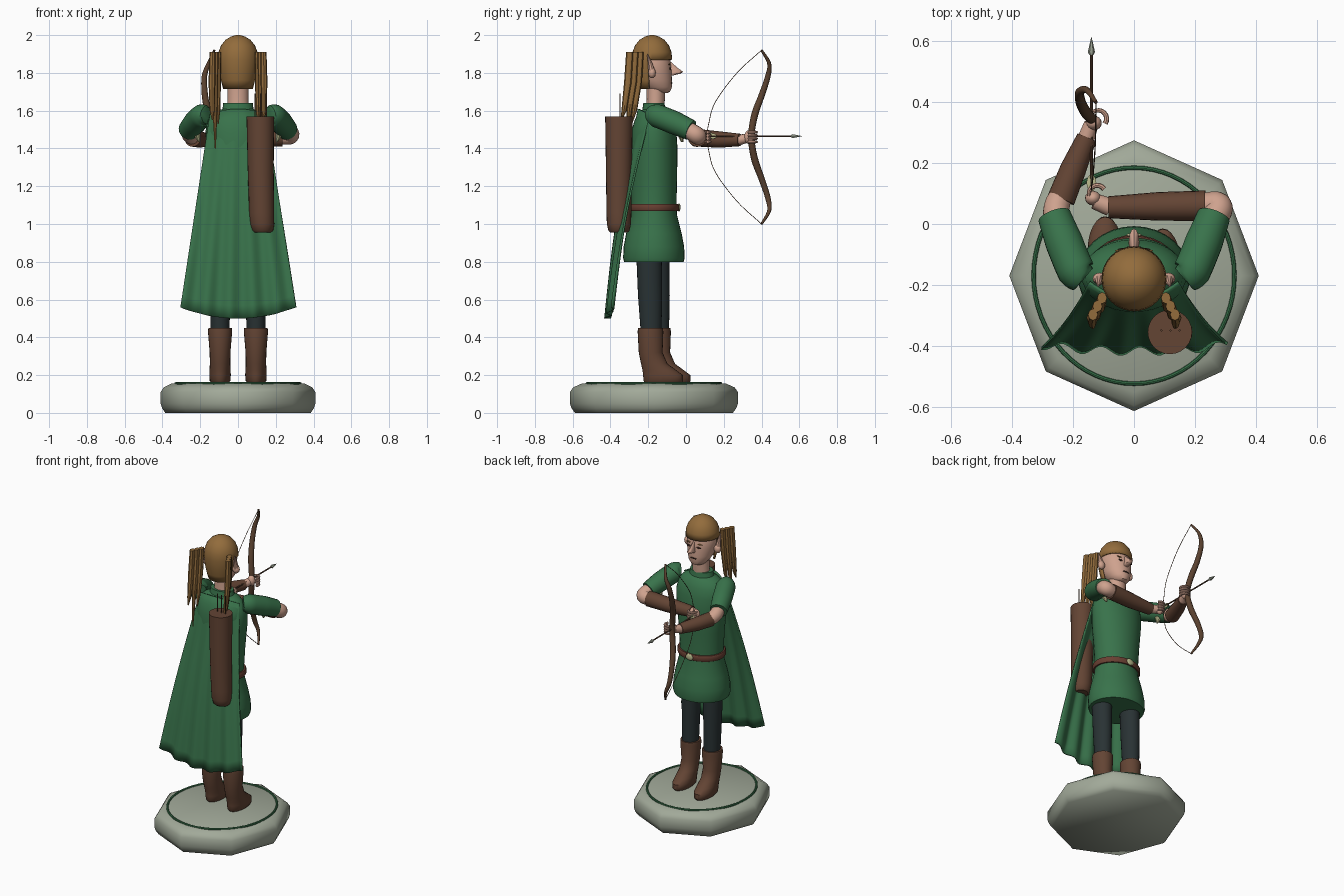
import bpy, bmesh, math
from mathutils import Vector

if "Cube" in bpy.data.objects:
    bpy.data.objects.remove(bpy.data.objects["Cube"])


def mat(name, *rgb):
    m = bpy.data.materials.new(name)
    m.diffuse_color = (*rgb, 1)
    m.use_nodes = True
    m.node_tree.nodes["Principled BSDF"].inputs["Base Color"].default_value = m.diffuse_color
    return m


GREEN = mat("green_cloth", .04, .17, .07)
SKIN = mat("skin", .62, .36, .27)
HAIR = mat("golden_hair", .29, .15, .045)
LEATHER = mat("leather", .125, .058, .034)
BELT = mat("belt_leather", .14, .05, .032)
WOOD = mat("dark_wood", .10, .052, .028)
DARK = mat("dark_trousers", .022, .032, .034)
STONE = mat("stone", .36, .40, .32)
PALE = mat("pale_gold", .50, .50, .27)
INK = mat("face_lines", .045, .02, .015)


def finish(bm, name, material, angle=40):
    bmesh.ops.recalc_face_normals(bm, faces=bm.faces)
    me = bpy.data.meshes.new(name)
    bm.to_mesh(me)
    bm.free()
    me.materials.append(material)
    ob = bpy.data.objects.new(name, me)
    bpy.context.collection.objects.link(ob)
    bpy.ops.object.select_all(action='DESELECT')
    ob.select_set(True)
    bpy.context.view_layer.objects.active = ob
    bpy.ops.object.shade_smooth_by_angle(angle=math.radians(angle))
    return ob


def bridge(bm, loops, caps=True):
    n = len(loops[0])
    for a, b in zip(loops, loops[1:]):
        for i in range(n):
            bm.faces.new((a[i], a[(i + 1) % n], b[(i + 1) % n], b[i]))
    if caps:
        bm.faces.new(loops[0])
        bm.faces.new(loops[-1])


def loft(name, rings, material, n=24, caps=True, angle=40, keep=None):
    """Stack of horizontal ellipses: (x, y, z, rx, ry)."""
    bm = bmesh.new()
    loops = []
    for x, y, z, rx, ry in rings:
        loops.append([bm.verts.new((x + rx * math.cos(t), y + ry * math.sin(t), z))
                      for t in (2 * math.pi * i / n for i in range(n))])
    bridge(bm, loops, caps)
    if keep:
        drop = [f for f in bm.faces if not keep(f.calc_center_median())]
        bmesh.ops.delete(bm, geom=drop, context='FACES')
    return finish(bm, name, material, angle)


def smooth_path(pts, steps=6):
    p = [Vector(q) for q in pts]
    p = [2 * p[0] - p[1]] + p + [2 * p[-1] - p[-2]]
    out = []
    for a, b, c, d in zip(p, p[1:], p[2:], p[3:]):
        for k in range(steps):
            t = k / steps
            out.append(.5 * (2 * b + (c - a) * t + (2 * a - 5 * b + 4 * c - d) * t * t
                             + (3 * b - a - 3 * c + d) * t ** 3))
    return out + [p[-2]]


def tube(name, pts, radii, material, n=12):
    """Round tube; radii are spread evenly over the path."""
    pts = [Vector(p) for p in pts]
    bm = bmesh.new()
    loops, q, last = [], None, None
    for i, p in enumerate(pts):
        t = (pts[min(i + 1, len(pts) - 1)] - pts[max(i - 1, 0)]).normalized()
        q = t.to_track_quat('Z', 'Y') if q is None else last.rotation_difference(t) @ q
        last = t
        f = i / (len(pts) - 1) * (len(radii) - 1)
        k = min(int(f), len(radii) - 2)
        r = radii[k] + (radii[k + 1] - radii[k]) * (f - k)
        loops.append([bm.verts.new(p + q @ Vector((r * math.cos(a), r * math.sin(a), 0)))
                      for a in (2 * math.pi * j / n for j in range(n))])
    bridge(bm, loops)
    return finish(bm, name, material)


def ball(name, loc, size, material):
    bm = bmesh.new()
    bmesh.ops.create_uvsphere(bm, u_segments=16, v_segments=10, radius=1)
    for v in bm.verts:
        v.co = Vector(loc) + Vector(c * s for c, s in zip(v.co, size))
    return finish(bm, name, material, 60)


CY = -.17

# Octagonal stone base with an inlaid ring
loft("base", [(0, CY, z, .41 * s, .445 * s) for z, s in
              ((0, .94), (.025, .98), (.05, 1), (.11, 1), (.135, .96), (.155, .86))],
     STONE, n=8, angle=60)
ring = [(.33 * math.cos(a), CY + .355 * math.sin(a), .156)
        for a in (2 * math.pi * i / 64 for i in range(65))]
tube("base_ring", ring, (.007, .007), GREEN, n=8)

# Boots and legs, the left one a little ahead
for side, s, d in (("left", -1, .04), ("right", 1, 0)):
    x = .095 * s
    loft(side + "_boot", [(x, y + d, z, rx, ry) for z, y, rx, ry in (
        (.157, -.12, .045, .095), (.17, -.12, .055, .105), (.20, -.122, .057, .105),
        (.225, -.14, .056, .09), (.26, -.168, .054, .07), (.32, -.187, .055, .063),
        (.43, -.188, .064, .068), (.45, -.188, .062, .066))], LEATHER)
    loft(side + "_leg", [(x, -.185 + d, .43, .05, .055), (x, -.19 + d, .62, .054, .064),
                         (x, -.197 + d, .88, .06, .068)], DARK)

# Tunic, collar, belt
loft("tunic", [(0, CY, z, rx, ry) for z, rx, ry in (
    (.80, .178, .158), (.82, .185, .163), (.88, .183, .16), (.95, .17, .147),
    (1.05, .145, .122), (1.12, .143, .12), (1.25, .152, .123), (1.40, .168, .125),
    (1.49, .172, .119), (1.55, .16, .102), (1.59, .125, .08), (1.61, .08, .055))],
     GREEN, n=32)
loft("collar", [(0, CY, 1.57, .095, .07), (0, CY, 1.60, .083, .062), (0, CY, 1.64, .078, .056)],
     GREEN)
loft("belt", [(0, CY, 1.068, .153, .13), (0, CY, 1.075, .157, .134), (0, CY, 1.1, .157, .134),
              (0, CY, 1.107, .153, .13)], BELT, n=32)
ball("belt_buckle", (0, -.037, 1.088), (.026, .008, .022), PALE)

# Head
loft("neck", [(0, -.165, 1.60, .06, .05), (0, -.16, 1.66, .055, .048),
              (0, -.16, 1.76, .055, .05)], SKIN)
loft("head", [(0, y, z, rx, ry) for z, y, rx, ry in (
    (1.693, -.13, .025, .03), (1.70, -.135, .045, .05), (1.725, -.148, .066, .074),
    (1.76, -.165, .082, .09), (1.81, -.175, .092, .099), (1.87, -.18, .096, .097),
    (1.95, -.18, .06, .06))], SKIN, n=32)
loft("nose", [(0, -.088, 1.785, .012, .014), (0, -.062, 1.796, .018, .034),
              (0, -.055, 1.806, .017, .04), (0, -.072, 1.825, .011, .03),
              (0, -.09, 1.858, .006, .01)], SKIN, n=12)
hair = loft("hair", [(0, -.18, z, r, r) for z, r in (
    (1.715, .08), (1.76, .092), (1.81, .102), (1.87, .107), (1.91, .103), (1.945, .09),
    (1.975, .066), (1.993, .036), (2.0, .01))], HAIR, n=32,
    keep=lambda c: c.z > 1.87 or (c.y < -.20 and c.z > 1.716))
sol = hair.modifiers.new("thickness", 'SOLIDIFY')
sol.thickness = .012
ball("mouth", (0, -.077, 1.747), (.026, .005, .005), INK)
for side, s in (("left", -1), ("right", 1)):
    ball(side + "_eye", (.036 * s, -.084, 1.822), (.018, .005, .006), INK)
    ball(side + "_brow", (.038 * s, -.088, 1.845), (.024, .005, .004), HAIR)
    ball(side + "_ear", (.112 * s, -.18, 1.80), (.024, .02, .028), SKIN)
    tube(side + "_ear_tip", [(.112 * s, -.18, 1.80), (.115 * s, -.19, 1.85),
                             (.118 * s, -.205, 1.90)], (.02, .012, .002), SKIN, 8)
    # Long locks falling behind the ears
    for k, (x, y, end) in enumerate(((.105, -.243, 1.53), (.12, -.27, 1.40), (.135, -.298, 1.55))):
        loft(f"{side}_lock_{k}", [(x * s, y, 1.91, .016, .019),
                                  ((x + .003) * s, y - .01, 1.75, .018, .02),
                                  ((x + .002) * s, y - .03, 1.60, .013, .014),
                                  (x * s, y - .045, end, .003, .003)], HAIR, n=8)

# Cape with hanging folds
bm = bmesh.new()
U, V = 48, 16
grid = []
for j in range(V + 1):
    v = j / V
    grid.append([])
    for i in range(U + 1):
        u = 2 * i / U - 1
        x = u * (.15 + .155 * v)
        y = -.255 - .165 * v + .06 * u * u * (1 - v) + .02 * u * u * v
        y += .014 * v * math.sin(15 * u + .6) - .035 * math.sin(math.pi * v) * .6
        grid[-1].append(bm.verts.new((x, y, 1.61 - .03 * u * u - v * (1.11 - .09 * u * u))))
for a, b in zip(grid, grid[1:]):
    for i in range(U):
        bm.faces.new((a[i], a[i + 1], b[i + 1], b[i]))
cape = finish(bm, "cape", GREEN, 60)
sol = cape.modifiers.new("thickness", 'SOLIDIFY')
sol.thickness = .01

# Quiver with three arrows
loft("quiver", [(x, -.355, z, r, r) for x, z, r in (
    (.13, .955, .045), (.13, .965, .056), (.128, 1.0, .064), (.125, 1.06, .066),
    (.12, 1.3, .069), (.118, 1.57, .073))], LEATHER)
for k, x in enumerate((.09, .12, .15)):
    tube(f"spare_arrow_{k}", [(x, -.35, 1.5), (x, -.35, 1.69)], (.0035, .0035), WOOD, 6)

# Sleeves and elbows
for side, s in (("left", -1), ("right", 1)):
    tube(side + "_sleeve", smooth_path([(.165 * s, -.18, 1.575), (.19 * s, -.155, 1.573),
                                        (.23 * s, -.06, 1.535), (.262 * s, .025, 1.497)]),
         (.045, .062, .062, .055), GREEN, 20)
    tube(side + "_cuff_lining", [(.225 * s, -.03, 1.50), (.205 * s, -.02, 1.435)],
         (.03, .006), PALE, 8)
tube("right_elbow", smooth_path([(.25, 0, 1.505), (.278, .045, 1.478), (.268, .062, 1.465),
                                 (.22, .06, 1.46)]), (.044, .046, .046, .04), SKIN, 16)
tube("left_elbow", smooth_path([(-.25, 0, 1.505), (-.256, .04, 1.48), (-.25, .07, 1.465),
                                (-.235, .1, 1.455)]), (.042, .043, .042, .036), SKIN, 16)

# Bracers and wrists
tube("right_bracer", [(.235, .06, 1.46), (.08, .058, 1.455), (-.085, .055, 1.455)],
     (.05, .047, .036), LEATHER, 20)
tube("left_bracer", [(-.24, .08, 1.455), (-.2, .18, 1.447), (-.155, .285, 1.445)],
     (.046, .043, .033), LEATHER, 20)
tube("right_wrist", [(-.08, .056, 1.455), (-.13, .075, 1.46)], (.03, .026), SKIN)
tube("left_wrist", [(-.158, .28, 1.445), (-.14, .33, 1.455)], (.028, .024), SKIN)

# Hands: palm and curled fingers
for side, px, py, turn in (("left", -.132, .332, -.6), ("right", -.135, .085, .6)):
    ball(side + "_palm", (px, py, 1.46), (.026, .024, .036), SKIN)
    for k in range(4):
        arc = [(px + .014 + .028 * math.cos(a), py + .014 + .028 * math.sin(a), 1.435 + .017 * k)
               for a in (turn + 2.8 * i / 8 for i in range(9))]
        tube(f"{side}_finger_{k}", arc, (.009, .008, .006), SKIN, 8)

# Recurve bow, mirrored about the grip, with a drawn string
MID = 1.46
half = [(-.143, .35, .05), (-.158, .367, .13), (-.175, .40, .22), (-.178, .433, .32),
        (-.155, .44, .39), (-.125, .40, .46)]
stave = [(x, y, MID - z) for x, y, z in half[::-1]] + [(-.14, .347, MID)] + \
        [(x, y, MID + z) for x, y, z in half]
tube("bow", smooth_path(stave), (.006, .015, .019, .017, .019, .015, .006), WOOD)
cord = [(-.127, .27, .34), (-.135, .155, .185), (-.14, .12, .07)]
for side, s in (("upper", 1), ("lower", -1)):
    pts = [(-.125, .40, MID + .46 * s)] + [(x, y, MID + z * s) for x, y, z in cord]
    tube(side + "_string", smooth_path(pts + [(-.14, .11, MID)]), (.002, .002), WOOD, 6)

# Nocked arrow
tube("arrow_shaft", [(-.14, .10, 1.465), (-.14, .575, 1.465)], (.0045, .0045), WOOD, 8)
tube("arrow_head", [(-.14, .555, 1.465), (-.14, .565, 1.465), (-.14, .613, 1.465)],
     (.006, .012, .001), STONE, 6)
for k, (w, h) in enumerate(((.016, .002), (.002, .016))):
    ball(f"fletching_{k}", (-.14, .135, 1.465), (w, .028, h), PALE)
